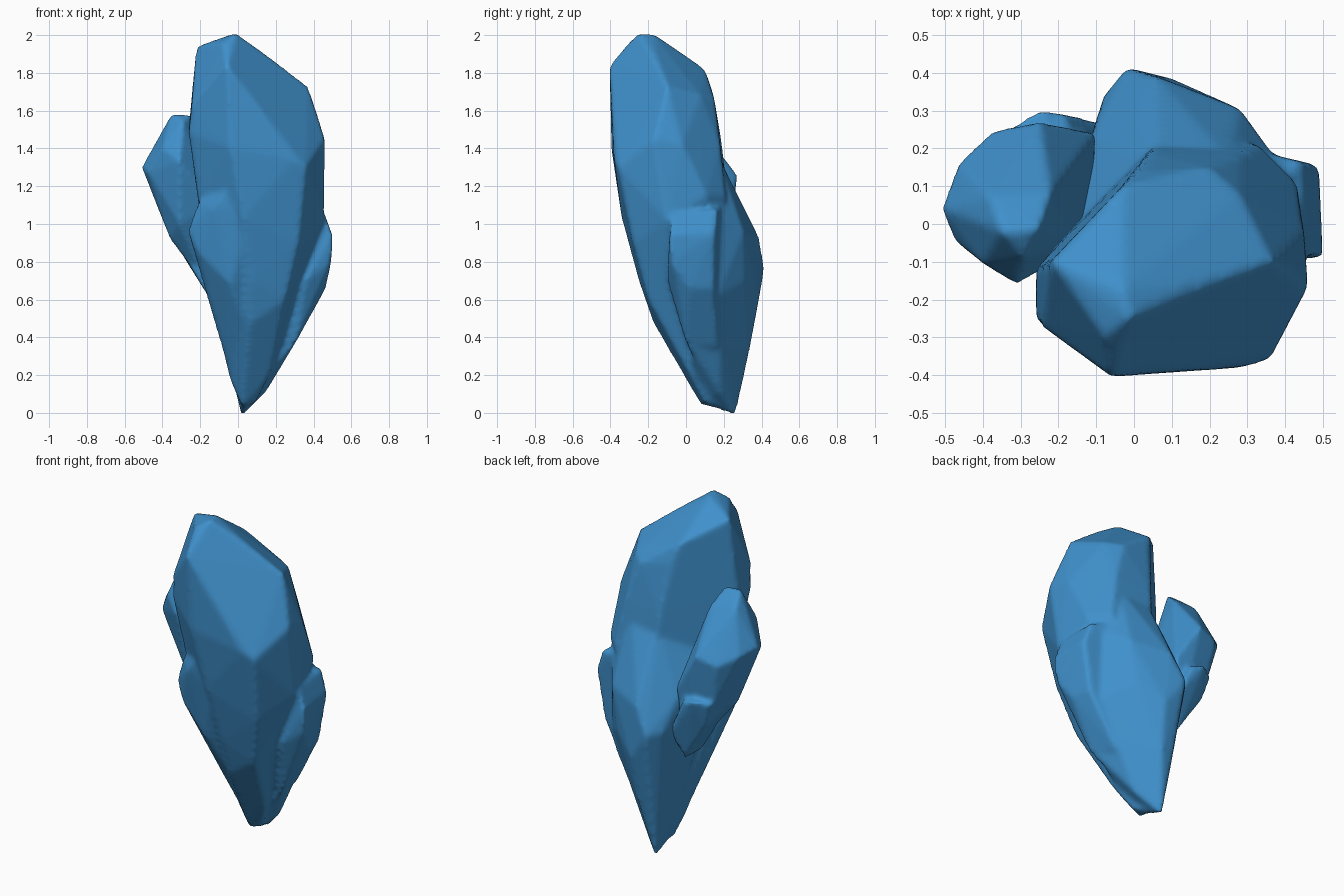
import bpy, bmesh, math

blue = bpy.data.materials.new("crystal blue")
blue.diffuse_color = (0.05, 0.28, 0.60, 1)


def fused_stone(name, chunks, voxel=0.016, rounds=3):
    """Hull each set of corner points, fuse the hulls into one shell, soften."""
    bm = bmesh.new()
    for points in chunks:
        verts = [bm.verts.new(p) for p in points]
        bmesh.ops.convex_hull(bm, input=verts)
        bmesh.ops.delete(bm, geom=[v for v in bm.verts if not v.link_faces],
                         context='VERTS')
    bmesh.ops.recalc_face_normals(bm, faces=bm.faces[:])
    mesh = bpy.data.meshes.new(name)
    bm.to_mesh(mesh)
    bm.free()
    mesh.materials.append(blue)
    ob = bpy.data.objects.new(name, mesh)
    bpy.context.collection.objects.link(ob)
    rem = ob.modifiers.new("fuse", 'REMESH')
    rem.mode = 'VOXEL'
    rem.voxel_size = voxel
    rem.use_smooth_shade = True
    soft = ob.modifiers.new("soften", 'SMOOTH')
    soft.factor = 0.5
    soft.iterations = rounds
    return ob


# tall central crystal, leaning forward, sliced flat on its back left side
main = [
    (-0.01, -0.25, 2.01), (-0.03, -0.17, 2.005), (-0.22, -0.10, 1.94),
    (-0.06, -0.405, 1.84), (-0.08, -0.30, 1.96), (-0.245, -0.27, 1.62),
    (0.14, -0.16, 1.90), (0.37, -0.10, 1.73), (0.41, -0.12, 1.61),
    (-0.03, 0.10, 1.82), (0.28, 0.08, 1.68), (0.02, 0.14, 1.70),
    (-0.26, -0.12, 1.52), (-0.26, -0.25, 1.48), (0.04, 0.19, 1.42),
    (0.28, 0.18, 1.42), (0.20, 0.15, 1.66), (0.46, -0.17, 1.45),
    (0.45, -0.02, 1.42), (0.36, -0.36, 1.30), (0.29, -0.38, 1.34),
    (-0.04, -0.395, 1.40), (0.455, -0.10, 1.02), (-0.20, -0.20, 1.10),
    (0.03, -0.34, 1.03), (0.32, -0.28, 0.90), (0.06, -0.25, 0.70),
    (0.25, -0.20, 0.60), (0.06, 0.22, 1.15), (0.33, 0.21, 1.15),
    (0.43, 0.11, 1.15), (-0.17, -0.04, 1.05), (-0.14, 0.00, 0.60),
    (0.06, -0.17, 0.47), (-0.05, 0.06, 0.20), (0.17, 0.02, 0.20),
    (0.02, 0.08, 0.04), (0.10, 0.10, 0.06), (0.03, 0.22, 0.01)]

# broad lower body swelling out of the back
back = [
    (0.37, 0.18, 1.04), (0.37, 0.17, 0.62), (0.28, 0.305, 0.96),
    (0.25, 0.17, 1.36), (0.07, 0.17, 1.36), (0.27, 0.26, 1.09),
    (0.02, 0.28, 1.09), (0.06, 0.39, 0.92), (-0.02, 0.415, 0.77),
    (0.10, 0.385, 0.60), (0.24, 0.31, 0.70), (-0.08, 0.34, 0.78),
    (-0.11, 0.24, 0.95), (-0.17, 0.05, 1.05), (-0.15, -0.05, 1.22),
    (-0.17, -0.04, 0.95), (-0.13, 0.10, 0.60), (0.08, 0.335, 0.33),
    (0.30, 0.02, 0.36), (0.27, 0.18, 0.38), (-0.03, 0.14, 0.20),
    (0.02, 0.26, -0.02), (0.02, 0.15, 0.03), (0.15, 0.18, 0.11),
    (0.05, 0.08, 0.06)]

# flat stone set against the right side
right = [
    (0.50, -0.09, 0.94), (0.49, 0.155, 0.95), (0.495, -0.075, 0.80),
    (0.46, -0.07, 1.05), (0.44, 0.165, 1.08), (0.465, 0.02, 0.66),
    (0.44, 0.15, 0.66), (0.34, 0.19, 1.09), (0.30, 0.0, 0.36),
    (0.28, 0.17, 0.36), (0.36, -0.10, 0.70), (0.14, 0.10, 0.18),
    (0.33, 0.0, 1.05)]

# small pointed stone on the front left
front = [
    (-0.03, -0.33, 1.215), (-0.06, -0.20, 1.18), (-0.21, -0.22, 1.115),
    (-0.13, -0.30, 1.09), (-0.265, -0.20, 0.96), (-0.24, -0.12, 1.0),
    (-0.22, -0.22, 0.86), (0.06, -0.325, 1.02), (0.10, -0.23, 0.75),
    (-0.04, -0.245, 0.68), (-0.155, -0.09, 0.60), (-0.10, 0.0, 0.40),
    (-0.04, 0.05, 0.20), (0.06, -0.11, 0.40), (0.05, 0.10, 0.15)]

fused_stone("main_crystal", [main, back, right, front])

# side crystal on the left, tapering down into the body
side = [
    (-0.35, -0.02, 1.585), (-0.25, -0.01, 1.58), (-0.29, -0.09, 1.54),
    (-0.38, 0.07, 1.51), (-0.22, 0.08, 1.50), (-0.31, -0.16, 1.33),
    (-0.40, -0.105, 1.40), (-0.51, 0.04, 1.30), (-0.465, 0.16, 1.27),
    (-0.475, -0.045, 1.27), (-0.375, 0.245, 1.22), (-0.25, 0.27, 1.26),
    (-0.10, 0.24, 1.02), (-0.36, 0.02, 0.92), (-0.31, -0.08, 1.00),
    (-0.33, 0.22, 0.95), (-0.12, -0.05, 1.10), (-0.15, 0.12, 0.64),
    (-0.14, 0.22, 0.66)]

# rough lower lobe under the side crystal
lobe = [
    (-0.35, 0.06, 0.94), (-0.34, 0.25, 0.99), (-0.25, 0.30, 1.0),
    (-0.18, 0.29, 0.98), (-0.31, 0.08, 0.87), (-0.29, 0.23, 0.83),
    (-0.14, 0.05, 0.59), (-0.14, 0.21, 0.60), (-0.07, 0.265, 0.75),
    (-0.10, 0.0, 1.0)]

fused_stone("side_crystal", [side, lobe], 0.014)
